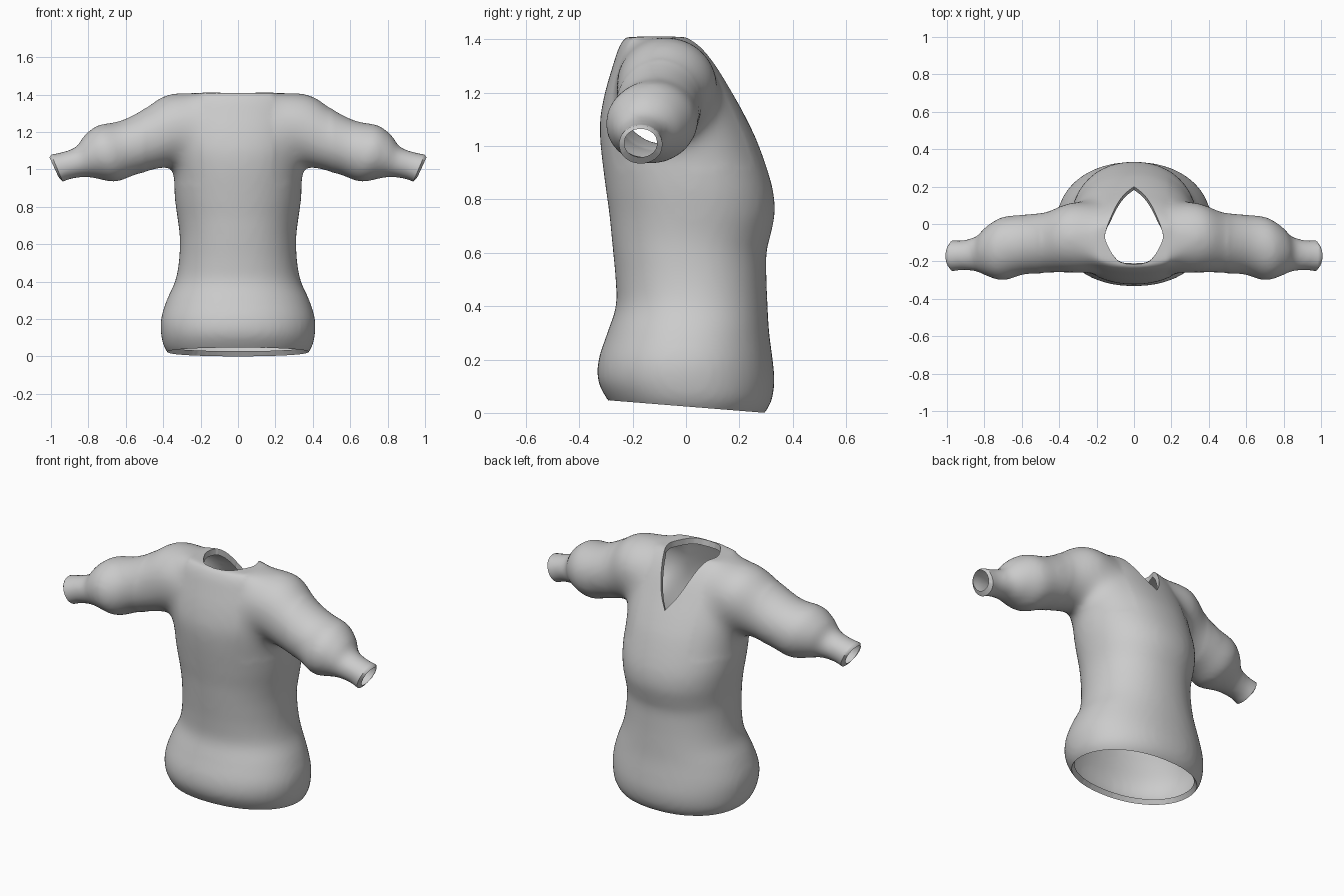
import bpy, bmesh, math
from mathutils import Vector

cube = bpy.data.objects.get("Cube")
if cube:
    bpy.data.objects.remove(cube, do_unlink=True)

SIDES = 48


def smooth_rows(rows, steps=5):
    """Catmull-Rom interpolation through rows of numbers."""
    pts = [rows[0]] + rows + [rows[-1]]
    out = []
    for a, b, c, d in zip(pts, pts[1:], pts[2:], pts[3:]):
        for s in range(steps):
            t = s / steps
            out.append([0.5 * (2 * q + (r - p) * t + (2 * p - 5 * q + 4 * r - w) * t * t
                               + (3 * q - p - 3 * r + w) * t ** 3)
                        for p, q, r, w in zip(a, b, c, d)])
    return out + [rows[-1]]


def loft(bm, rings):
    """Closed tube through rings of points."""
    loops = [[bm.verts.new(p) for p in ring] for ring in rings]
    faces = [bm.faces.new(loops[0]), bm.faces.new(loops[-1])]
    for lo, hi in zip(loops, loops[1:]):
        for i in range(len(lo)):
            j = (i + 1) % len(lo)
            faces.append(bm.faces.new((lo[i], lo[j], hi[j], hi[i])))
    bmesh.ops.recalc_face_normals(bm, faces=faces)


def oval(center, u, v, power=2.0):
    """Superellipse ring spanned by half axes u and v."""
    ring = []
    for i in range(SIDES):
        a = 2 * math.pi * i / SIDES
        c, s = math.cos(a), math.sin(a)
        ring.append(center + u * math.copysign(abs(c) ** (2 / power), c)
                    + v * math.copysign(abs(s) ** (2 / power), s))
    return ring


def make_object(name, bm):
    mesh = bpy.data.meshes.new(name)
    bm.to_mesh(mesh)
    bm.free()
    obj = bpy.data.objects.new(name, mesh)
    bpy.context.collection.objects.link(obj)
    return obj


# Torso rows: height, half width, -y edge, +y edge
torso = [
    [-0.06, 0.31, -0.21, 0.23], [0.0, 0.36, -0.255, 0.295], [0.05, 0.395, -0.295, 0.322],
    [0.12, 0.412, -0.33, 0.332], [0.2, 0.412, -0.328, 0.325], [0.3, 0.382, -0.295, 0.312],
    [0.4, 0.337, -0.263, 0.306], [0.5, 0.317, -0.264, 0.302], [0.6, 0.311, -0.273, 0.302],
    [0.67, 0.314, -0.28, 0.318], [0.75, 0.325, -0.288, 0.333], [0.85, 0.338, -0.302, 0.323],
    [1.0, 0.345, -0.32, 0.274], [1.1, 0.355, -0.322, 0.228], [1.2, 0.355, -0.304, 0.174],
    [1.3, 0.34, -0.275, 0.117], [1.37, 0.31, -0.252, 0.065], [1.41, 0.265, -0.227, 0.015],
]
# Sleeve rows: x, y, z, radius across the path, radius along y
sleeve = [
    [0.12, -0.075, 1.23, 0.18, 0.17], [0.23, -0.075, 1.228, 0.193, 0.19],
    [0.34, -0.072, 1.217, 0.192, 0.192],
    [0.47, -0.1, 1.157, 0.164, 0.165], [0.59, -0.11, 1.115, 0.15, 0.16],
    [0.7, -0.132, 1.085, 0.159, 0.17], [0.785, -0.145, 1.065, 0.122, 0.133],
    [0.84, -0.16, 1.04, 0.085, 0.095], [0.92, -0.167, 1.02, 0.076, 0.08],
    [0.97, -0.17, 1.005, 0.081, 0.085], [1.04, -0.172, 0.98, 0.084, 0.086],
]

bm = bmesh.new()
loft(bm, [oval(Vector((0, (y0 + y1) / 2, z)), Vector((w, 0, 0)),
               Vector((0, (y1 - y0) / 2, 0)), 2.15)
          for z, w, y0, y1 in smooth_rows(torso)])
for side in (1, -1):
    tilt = Vector((0.3 * side, 0, 0.95))
    loft(bm, [oval(Vector((x * side, y, z)), tilt * r, Vector((0, ry, 0)))
              for x, y, z, r, ry in smooth_rows(sleeve)])
garment = make_object("knitted_top", bm)

# Neck opening: teardrop prism, pointed towards +y
half = [[0, 0.2], [0.045, 0.165], [0.085, 0.115], [0.12, 0.045], [0.145, -0.02],
        [0.155, -0.075], [0.13, -0.135], [0.105, -0.175], [0.07, -0.205], [0, -0.217]]
half = smooth_rows(half, 3)
outline = half + [[-x, y] for x, y in reversed(half[1:-1])]
bm = bmesh.new()
loft(bm, [[Vector((x, y, z)) for x, y in outline] for z in (0.95, 1.6)])
cutter = make_object("neck_cutter", bm)
cutter.hide_render = True

# Fuse the body with the sleeves, soften the surface and sink the neck
remesh = garment.modifiers.new("fuse", 'REMESH')
remesh.mode = 'VOXEL'
remesh.voxel_size = 0.016
soften = garment.modifiers.new("soften", 'SMOOTH')
soften.factor = 0.5
soften.iterations = 10
cut = garment.modifiers.new("neck", 'BOOLEAN')
cut.operation = 'DIFFERENCE'
cut.solver = 'EXACT'
cut.object = cutter
bpy.context.view_layer.update()
deps = bpy.context.evaluated_depsgraph_get()
mesh = bpy.data.meshes.new_from_object(garment.evaluated_get(deps))
garment.modifiers.clear()
garment.data = mesh
bpy.data.objects.remove(cutter, do_unlink=True)

bm = bmesh.new()
bm.from_mesh(mesh)
bm.normal_update()


# Remove the walls and floor of the neck cut to leave a hollow shell
def in_neck(face):
    c = face.calc_center_median()
    return (abs(c.x) < 0.17 and -0.23 < c.y < 0.21 and c.z > 0.9
            and (face.normal.z < 0.05 or c.z < 0.96))


bmesh.ops.delete(bm, geom=[f for f in bm.faces if in_neck(f)], context='FACES')

# Blend the shoulders and armpits into the body
joins = [v for v in bm.verts if 0.19 < abs(v.co.x) < 0.5 and v.co.z > 0.92]
for _ in range(35):
    bmesh.ops.smooth_vert(bm, verts=joins, factor=0.5,
                          use_axis_x=True, use_axis_y=True, use_axis_z=True)

# Open the hem and both cuffs
cuts = [((0, 0, 0.024), (0, -0.08, -1)),
        ((0.967, 0, 1.005), (0.92, 0, -0.39)), ((-0.967, 0, 1.005), (-0.92, 0, -0.39))]
for co, no in cuts:
    bmesh.ops.bisect_plane(bm, geom=bm.verts[:] + bm.edges[:] + bm.faces[:],
                           plane_co=co, plane_no=no, clear_outer=True)
bmesh.ops.remove_doubles(bm, verts=bm.verts[:], dist=0.002)
bm.normal_update()


# Turn the edge of every opening inwards
def into(co):
    if abs(co.x) > 0.8:
        return Vector((math.copysign(-0.92, co.x), 0, 0.39))
    return Vector((0, 0, 1 if co.z < 0.3 else -1))


rim = [e for e in bm.edges if e.is_boundary]
normals = {v: v.normal.copy() for e in rim for v in e.verts}
new = bmesh.ops.extrude_edge_only(bm, edges=rim)["geom"]
for v in [g for g in new if isinstance(g, bmesh.types.BMVert)]:
    source = next((o for o in (e.other_vert(v) for e in v.link_edges) if o in normals), None)
    if source:
        v.co += into(v.co) * 0.015 - normals[source] * 0.02
bm.to_mesh(mesh)
bm.free()

# Plain grey cloth
cloth = bpy.data.materials.new("grey_cloth")
cloth.use_nodes = True
colour = (0.6, 0.6, 0.6, 1)
cloth.diffuse_color = colour
cloth.node_tree.nodes["Principled BSDF"].inputs["Base Color"].default_value = colour
mesh.materials.clear()
mesh.materials.append(cloth)

bpy.ops.object.select_all(action='DESELECT')
garment.select_set(True)
bpy.context.view_layer.objects.active = garment
bpy.ops.object.shade_smooth_by_angle(angle=math.radians(50))
